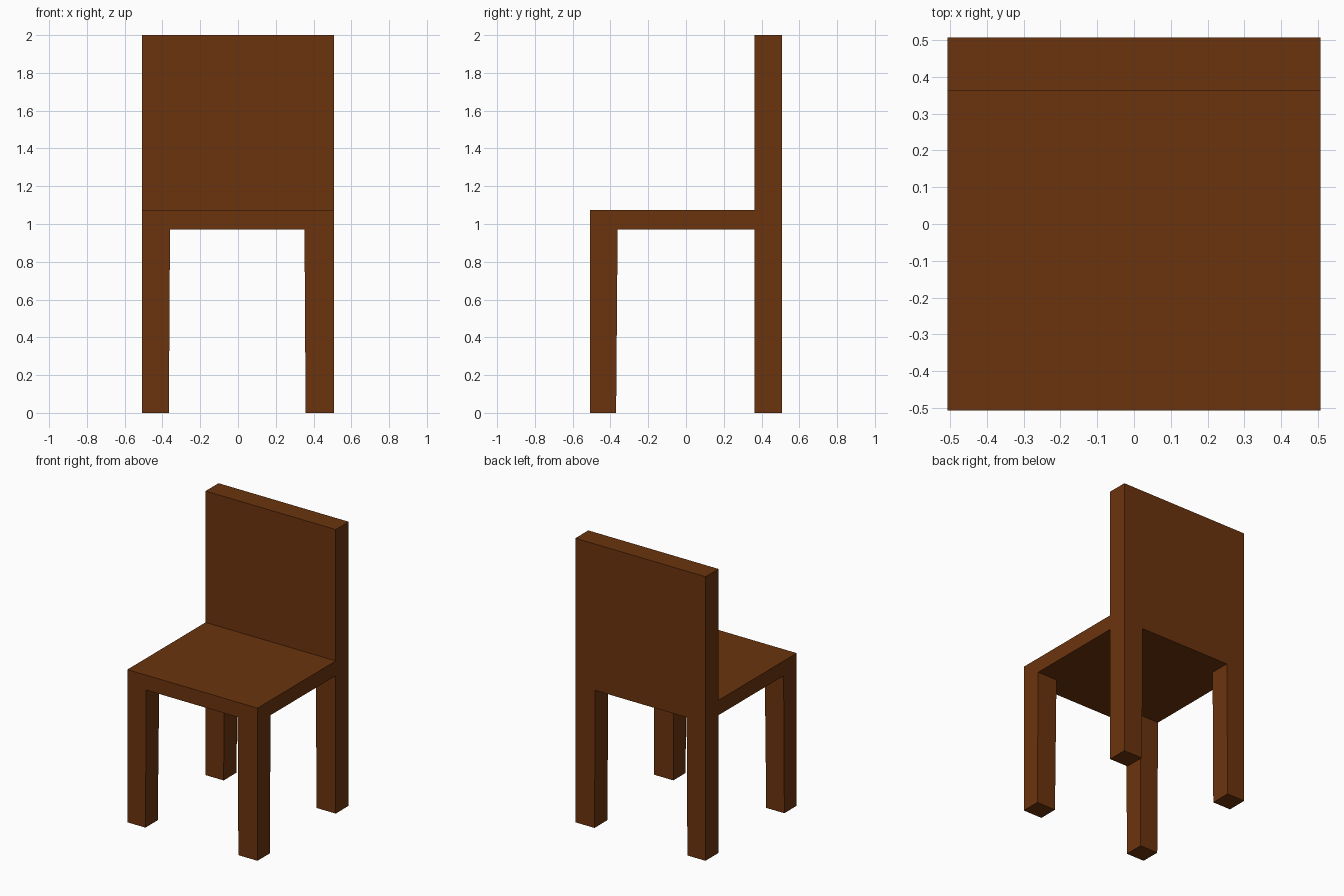
import bpy
import bmesh
import math

cube = bpy.data.objects.get("Cube")
if cube:
    bpy.data.objects.remove(cube, do_unlink=True)

# Main dimensions
HALF = 0.507
SEAT_BOTTOM, SEAT_TOP, BACK_TOP = 0.97, 1.075, 2.0
XS = (-HALF, -0.36, 0.352, HALF)
YS = (-HALF, -0.362, 0.363, HALF)

brown = bpy.data.materials.new("brown_wood")
brown.use_nodes = True
colour = (0.147, 0.034, 0.004, 1)
brown.diffuse_color = colour
brown.node_tree.nodes["Principled BSDF"].inputs["Base Color"].default_value = colour

bm = bmesh.new()


def extrude_to(faces, z):
    """Extrude the faces as one region to height z and return the new end vertices."""
    result = bmesh.ops.extrude_face_region(bm, geom=faces)["geom"]
    verts = [g for g in result if isinstance(g, bmesh.types.BMVert)]
    for v in verts:
        v.co.z = z
    bmesh.ops.delete(bm, geom=faces, context="FACES_ONLY")
    return verts


def level_faces(z):
    bm.faces.ensure_lookup_table()
    return [f for f in bm.faces if all(abs(v.co.z - z) < 1e-4 for v in f.verts)]


# Seat: a slab divided so that its corners and rear strip can be extruded
grid = [[bm.verts.new((x, y, SEAT_BOTTOM)) for x in XS] for y in YS]
base = [bm.faces.new((grid[j][i], grid[j + 1][i], grid[j + 1][i + 1], grid[j][i + 1]))
        for j in range(3) for i in range(3)]
copy = bmesh.ops.duplicate(bm, geom=base)["geom"]
for g in copy:
    if isinstance(g, bmesh.types.BMVert):
        g.co.z = SEAT_TOP
rims = [e for e in bm.edges if e.is_boundary]
bmesh.ops.bridge_loops(bm, edges=rims)
bmesh.ops.recalc_face_normals(bm, faces=bm.faces[:])

# Backrest: the rear strip raised
rear = [f for f in level_faces(SEAT_TOP) if f.calc_center_median().y > YS[2]]
extrude_to(rear, BACK_TOP)

# Legs: the corners lowered, with slightly narrower feet
for face in level_faces(SEAT_BOTTOM):
    c = face.calc_center_median()
    if not (XS[1] < c.x < XS[2] or YS[1] < c.y < YS[2]):
        for v in extrude_to([face], 0):
            if abs(v.co.x) < HALF - 0.01:
                v.co.x += math.copysign(0.006, v.co.x)
            if -HALF + 0.01 < v.co.y < 0:
                v.co.y -= 0.008

# Merge coplanar faces into clean flat panels
bmesh.ops.recalc_face_normals(bm, faces=bm.faces[:])
bmesh.ops.dissolve_limit(bm, angle_limit=math.radians(0.1),
                         verts=bm.verts[:], edges=bm.edges[:])

mesh = bpy.data.meshes.new("chair")
bm.to_mesh(mesh)
bm.free()
mesh.materials.append(brown)
bpy.context.collection.objects.link(bpy.data.objects.new("chair", mesh))
